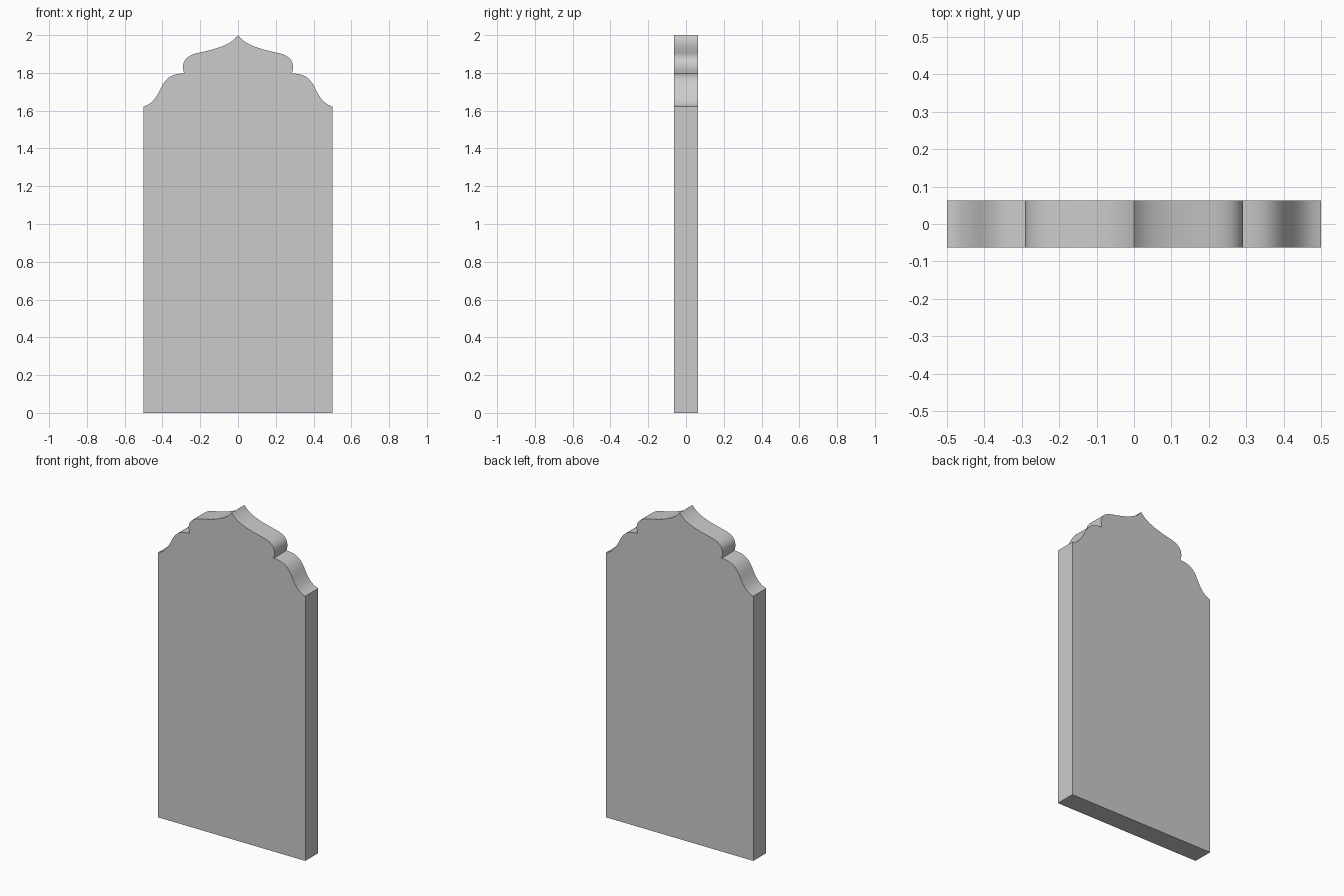
import bpy, bmesh
from math import radians
from mathutils import Vector
from mathutils.geometry import interpolate_bezier

if "Cube" in bpy.data.objects:
    bpy.data.objects.remove(bpy.data.objects["Cube"])

HALF_DEPTH = 0.0625

# Right half of the scalloped crest, as bezier spans (x, z) from shoulder to tip
spans = [
    ((0.50, 1.622), (0.45, 1.637), (0.43, 1.675), (0.405, 1.725)),
    ((0.405, 1.725), (0.38, 1.775), (0.348, 1.797), (0.285, 1.797)),
    ((0.285, 1.797), (0.302, 1.85), (0.285, 1.89), (0.215, 1.905)),
    ((0.215, 1.905), (0.12, 1.925), (0.04, 1.945), (0.0, 2.0)),
]
half = [Vector((0.50, 0.0))]
for i, span in enumerate(spans):
    pts = interpolate_bezier(*[Vector(p) for p in span], 12)
    half += [Vector(p[:2]) for p in (pts if i == 0 else pts[1:])]

# Mirror the half outline, leaving out the shared tip
outline = half + [Vector((-p.x, p.y)) for p in reversed(half[:-1])]

# Slab: fill the outline and extrude it through the thickness
bm = bmesh.new()
front = bm.faces.new([bm.verts.new((p.x, -HALF_DEPTH, p.y)) for p in outline])
ext = bmesh.ops.extrude_face_region(bm, geom=[front], use_keep_orig=True)
back = [v for v in ext["geom"] if isinstance(v, bmesh.types.BMVert)]
bmesh.ops.translate(bm, verts=back, vec=(0, 2 * HALF_DEPTH, 0))
bmesh.ops.recalc_face_normals(bm, faces=bm.faces)
mesh = bpy.data.meshes.new("headstone_slab")
bm.to_mesh(mesh)
bm.free()

slab = bpy.data.objects.new("headstone_slab", mesh)
bpy.context.collection.objects.link(slab)
bpy.context.view_layer.objects.active = slab
slab.select_set(True)
bpy.ops.object.shade_smooth_by_angle(angle=radians(30))
